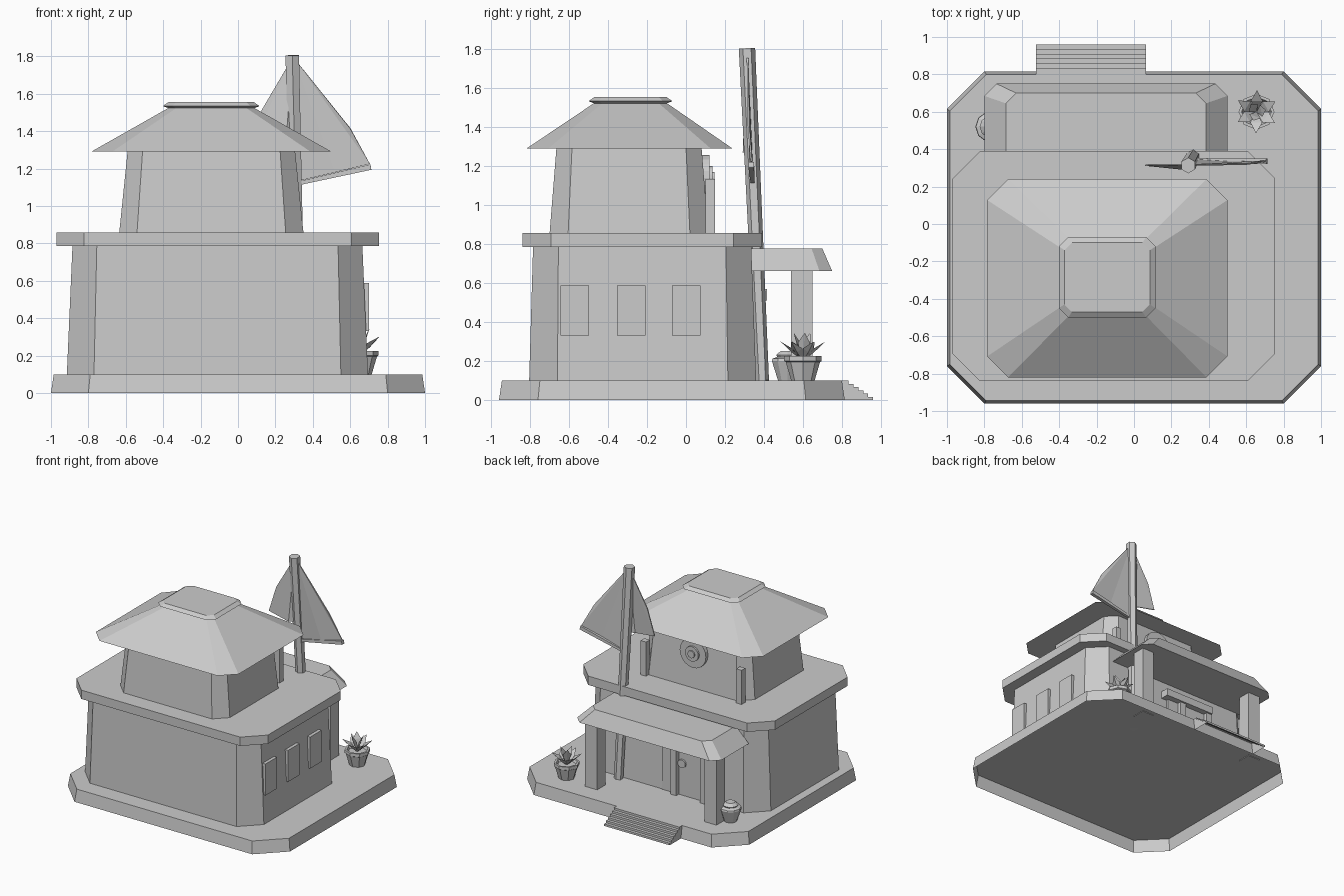
import bpy, bmesh, math
from mathutils import Vector

old = bpy.data.objects.get("Cube")
if old:
    bpy.data.objects.remove(old, do_unlink=True)

grey = bpy.data.materials.new("plain_grey")
grey.use_nodes = True
GREY = (0.6, 0.6, 0.6, 1)
grey.diffuse_color = GREY
for node in grey.node_tree.nodes:
    if node.type == 'BSDF_PRINCIPLED':
        node.inputs["Base Color"].default_value = GREY


def finish(name, bm):
    mesh = bpy.data.meshes.new(name)
    bm.to_mesh(mesh)
    bm.free()
    mesh.materials.append(grey)
    ob = bpy.data.objects.new(name, mesh)
    bpy.context.scene.collection.objects.link(ob)
    return ob


def loft(name, rings, base=True):
    """Skin a stack of closed rings, capped on top and optionally below."""
    bm = bmesh.new()
    loops = [[bm.verts.new(p) for p in ring] for ring in rings]
    n = len(loops[0])
    for low, high in zip(loops, loops[1:]):
        for i in range(n):
            j = (i + 1) % n
            bm.faces.new((low[i], low[j], high[j], high[i]))
    bottom = bm.faces.new(loops[0])
    bm.faces.new(loops[-1])
    bmesh.ops.recalc_face_normals(bm, faces=bm.faces)
    if not base:
        bmesh.ops.delete(bm, geom=[bottom], context='FACES_ONLY')
    return finish(name, bm)


def octagon(x0, x1, y0, y1, c, z):
    """Rectangle with cut corners."""
    return [(x0 + c, y0, z), (x1 - c, y0, z), (x1, y0 + c, z), (x1, y1 - c, z),
            (x1 - c, y1, z), (x0 + c, y1, z), (x0, y1 - c, z), (x0, y0 + c, z)]


def box(name, x0, x1, y0, y1, z0, z1):
    return loft(name, [[(x0, y0, z), (x1, y0, z), (x1, y1, z), (x0, y1, z)]
                       for z in (z0, z1)])


def lathe(name, centre, profile, sides, axis='Z'):
    """Turned part from (radius, height) pairs."""
    rings = []
    for r, h in profile:
        ring = []
        for i in range(sides):
            a = 2 * math.pi * i / sides
            p = Vector((r * math.cos(a), r * math.sin(a), h))
            if axis == 'Y':
                p = Vector((p.x, p.z, p.y))
            ring.append(Vector(centre) + p)
        rings.append(ring)
    return loft(name, rings)


def pole(name, a, b, r0, r1, sides):
    a, b = Vector(a), Vector(b)
    d = (b - a).normalized()
    u = d.cross(Vector((0, 1, 0))).normalized()
    v = d.cross(u)
    angles = [2 * math.pi * (i + 0.5) / sides for i in range(sides)]
    return loft(name, [[p + r * (u * math.cos(t) + v * math.sin(t)) for t in angles]
                       for p, r in ((a, r0), (b, r1))])


def sail(name, outline):
    """Fan of cloth panels spreading from the masthead."""
    bm = bmesh.new()
    top, *rest = [bm.verts.new(p) for p in outline]
    for a, b in zip(rest, rest[1:]):
        bm.faces.new((top, a, b))
    ob = finish(name, bm)
    mod = ob.modifiers.new("cloth", 'SOLIDIFY')
    mod.thickness = 0.008
    mod.offset = 0


# Hollow ground platform, open underneath
loft("platform", [octagon(-1, 1, -0.96, 0.815, 0.2, 0),
                  octagon(-0.985, 0.985, -0.945, 0.8, 0.195, 0.1)], base=False)

# Steps: folded treads and risers with closed sides, open underneath
STEPS = 6
profile = [(0.96, 0)]
for i in range(STEPS):
    y, z = 0.96 - 0.025 * i, 0.1 * (i + 1) / STEPS
    profile += [(y, z), (y - 0.025, z)]
profile[-1] = (0.8, 0.1)
profile.append((0.815, 0))
bm = bmesh.new()
left, right = [[bm.verts.new((x, y, z)) for y, z in profile] for x in (0.065, -0.525)]
for i in range(len(profile) - 2):
    bm.faces.new((left[i], left[i + 1], right[i + 1], right[i]))
bm.faces.new(left)
bm.faces.new(right)
bmesh.ops.recalc_face_normals(bm, faces=bm.faces)
finish("steps", bm)

# Main storeys
loft("lower_walls", [octagon(-0.915, 0.695, -0.805, 0.36, 0.145, 0.1),
                     octagon(-0.885, 0.665, -0.785, 0.335, 0.13, 0.785)])
loft("terrace", [octagon(-0.97, 0.755, -0.84, 0.39, 0.147, z) for z in (0.785, 0.857)])
loft("upper_walls", [octagon(-0.635, 0.35, -0.7, 0.115, 0.095, 0.857),
                     octagon(-0.59, 0.305, -0.665, 0.08, 0.08, 1.295)])

# Hipped roof and its cap
loft("main_roof", [octagon(-0.785, 0.5, -0.82, 0.24, 0.112, 1.29),
                   octagon(-0.37, 0.085, -0.47, -0.1, 0.042, 1.525)])
loft("roof_cap", [octagon(-0.37, 0.085, -0.47, -0.1, 0.04, 1.522),
                  octagon(-0.402, 0.115, -0.5, -0.07, 0.05, 1.534),
                  octagon(-0.372, 0.085, -0.47, -0.1, 0.04, 1.555)])

# Side windows
for i, y in enumerate((-0.572, -0.282, 0.002)):
    box(f"window_{i + 1}", 0.655, 0.7, y - 0.073, y + 0.073, 0.332, 0.588)


# Porch
def porch_ring(x0, x1, y1, c, z):
    return [(x0, 0.335, z), (x1, 0.335, z), (x1, y1 - c, z),
            (x1 - c, y1, z), (x0 + c, y1, z), (x0, y1 - c, z)]


loft("porch_roof", [porch_ring(-0.8, 0.5, 0.75, 0.065, 0.662),
                    porch_ring(-0.685, 0.385, 0.7, 0.055, 0.777)])
for side, x in (("left", 0.4), ("right", -0.675)):
    box(f"porch_post_{side}", x - 0.055, x + 0.055, 0.54, 0.65, 0.095, 0.67)

# Door with frame and knob
box("door", -0.43, -0.04, 0.33, 0.366, 0.1, 0.52)
for x in (-0.165, -0.43):
    box("door_jamb", x - 0.026, x + 0.026, 0.33, 0.4, 0.1, 0.52)
box("door_lintel", -0.45, 0.01, 0.33, 0.415, 0.51, 0.57)
lathe("door_knob", (-0.225, 0.36, 0.36), [(0.034, 0), (0.034, 0.02)], 12, 'Y')

# Round emblem and terrace posts on the upper wall
lathe("round_plaque", (-0.145, 0.07, 1.14),
      [(0.118, 0), (0.118, 0.05), (0.06, 0.05), (0.06, 0.065),
       (0.03, 0.065), (0.03, 0.075)], 20, 'Y')
for side, x in (("left", 0.28), ("right", -0.58)):
    box(f"terrace_post_{side}", x - 0.024, x + 0.024, 0.1, 0.148, 0.85, 1.135)

# Leaning mast with boom and sails
pole("mast", (0.333, 0.392, 0.1), (0.29, 0.313, 1.805), 0.034, 0.042, 6)
pole("boom", (0.32, 0.342, 1.12), (0.71, 0.335, 1.208), 0.014, 0.021, 4)
sail("main_sail", [(0.3, 0.315, 1.79), (0.6, 0.32, 1.415),
                   (0.705, 0.335, 1.225), (0.52, 0.33, 1.18), (0.33, 0.342, 1.135)])
sail("fore_sail", [(0.29, 0.315, 1.79), (0.125, 0.317, 1.51),
                   (0.06, 0.315, 1.3), (0.25, 0.295, 1.27), (0.31, 0.33, 1.27)])

# Potted plant
POT = Vector((0.655, 0.6, 0))
lathe("plant_pot", POT, [(0.06, 0.1), (0.088, 0.195), (0.096, 0.2), (0.096, 0.225),
                         (0.08, 0.225), (0.07, 0.205)], 8)
bm = bmesh.new()
for count, reach, height, spin in ((6, 0.115, 0.1, 0.5), (3, 0.05, 0.145, 0.2)):
    for i in range(count):
        a = 2 * math.pi * i / count + spin
        out = Vector((math.cos(a), math.sin(a), 0))
        across = Vector((-out.y, out.x, 0)) * 0.032
        root = POT + Vector((0, 0, 0.2))
        mid = root + out * reach * 0.5 + Vector((0, 0, height * 0.65))
        tip = root + out * reach + Vector((0, 0, height))
        v = [bm.verts.new(p) for p in (root, mid + across, tip, mid - across,
                                       mid - Vector((0, 0, 0.02)))]
        for q in ((0, 1, 4), (1, 2, 4), (2, 3, 4), (3, 0, 4), (0, 3, 1), (3, 2, 1)):
            bm.faces.new([v[k] for k in q])
bmesh.ops.recalc_face_normals(bm, faces=bm.faces)
finish("plant_leaves", bm)

# Lidded urn
lathe("urn", (-0.765, 0.52, 0),
      [(0.05, 0.1), (0.083, 0.2), (0.08, 0.212), (0.055, 0.222),
       (0.06, 0.232), (0.035, 0.252)], 10)
